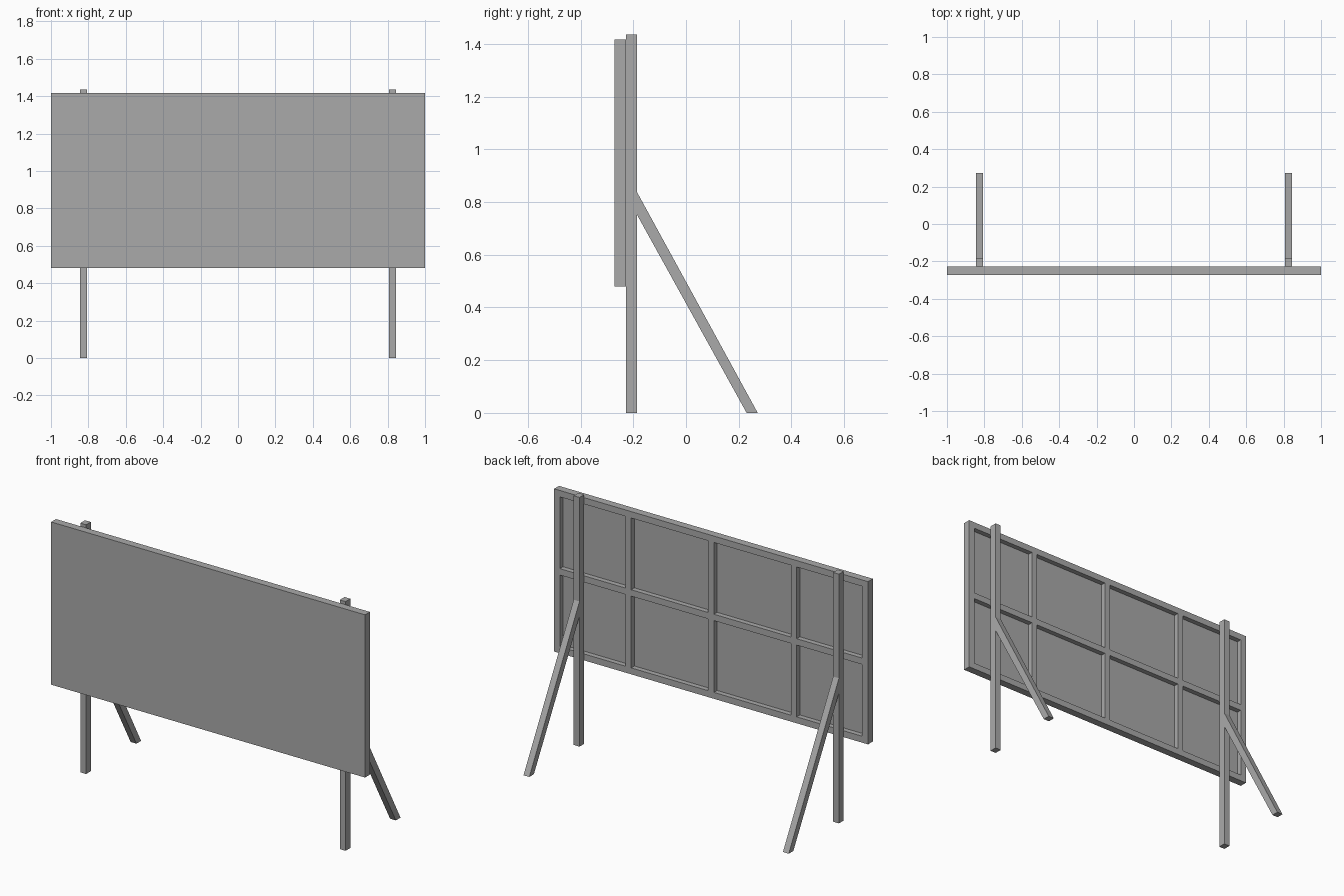
import bpy
import bmesh

cube = bpy.data.objects.get("Cube")
if cube:
    bpy.data.objects.remove(cube, do_unlink=True)

# Single flat colour
GREY = (0.4, 0.4, 0.4, 1.0)
grey = bpy.data.materials.new("plain grey")
grey.use_nodes = True
grey.diffuse_color = GREY
grey.node_tree.nodes["Principled BSDF"].inputs["Base Color"].default_value = GREY


def prism(name, profile, x0, x1):
    """Extrude a (y, z) outline along x."""
    bm = bmesh.new()
    face = bm.faces.new([bm.verts.new((x0, y, z)) for y, z in profile])
    ext = bmesh.ops.extrude_face_region(bm, geom=[face])
    moved = [v for v in ext["geom"] if isinstance(v, bmesh.types.BMVert)]
    bmesh.ops.translate(bm, verts=moved, vec=(x1 - x0, 0, 0))
    bmesh.ops.recalc_face_normals(bm, faces=bm.faces)
    mesh = bpy.data.meshes.new(name)
    bm.to_mesh(mesh)
    bm.free()
    mesh.materials.append(grey)
    obj = bpy.data.objects.new(name, mesh)
    bpy.context.collection.objects.link(obj)
    return obj


def box(name, x0, x1, y0, y1, z0, z1):
    return prism(name, [(y0, z0), (y1, z0), (y1, z1), (y0, z1)], x0, x1)


FRONT, SHEET, BACK, POST = -0.272, -0.257, -0.228, -0.185
BOTTOM, TOP, W = 0.48, 1.417, 0.037
MID = (BOTTOM + TOP) / 2

# Thin display sheet
box("board_sheet", -1, 1, FRONT, SHEET, BOTTOM, TOP)

# Perimeter frame and middle rail behind the sheet
box("frame_bottom", -1, 1, SHEET, BACK, BOTTOM, BOTTOM + W)
box("frame_top", -1, 1, SHEET, BACK, TOP - W, TOP)
box("middle_rail", -1 + W, 1 - W, SHEET, BACK, MID - W / 2, MID + W / 2)
for side, s in (("left", 1), ("right", -1)):
    x0, x1 = sorted((s, s * (1 - W)))
    box(f"frame_{side}", x0, x1, SHEET, BACK, BOTTOM + W, TOP - W)

# Upright battens above and below the rail
for x in (-0.527, 0, 0.527):
    for row, z0, z1 in (("lower", BOTTOM + W, MID - W / 2),
                        ("upper", MID + W / 2, TOP - W)):
        box(f"batten_{row}", x - W / 2, x + W / 2, SHEET, BACK, z0, z1)

# Posts with slanted rear braces
for side, s in (("left", 1), ("right", -1)):
    x0, x1 = sorted((s * 0.808, s * 0.845))
    box(f"post_{side}", x0, x1, BACK, POST, 0, 1.435)
    prism(f"brace_{side}", [(POST, 0.75), (0.23, 0), (0.272, 0), (POST, 0.836)], x0, x1)
